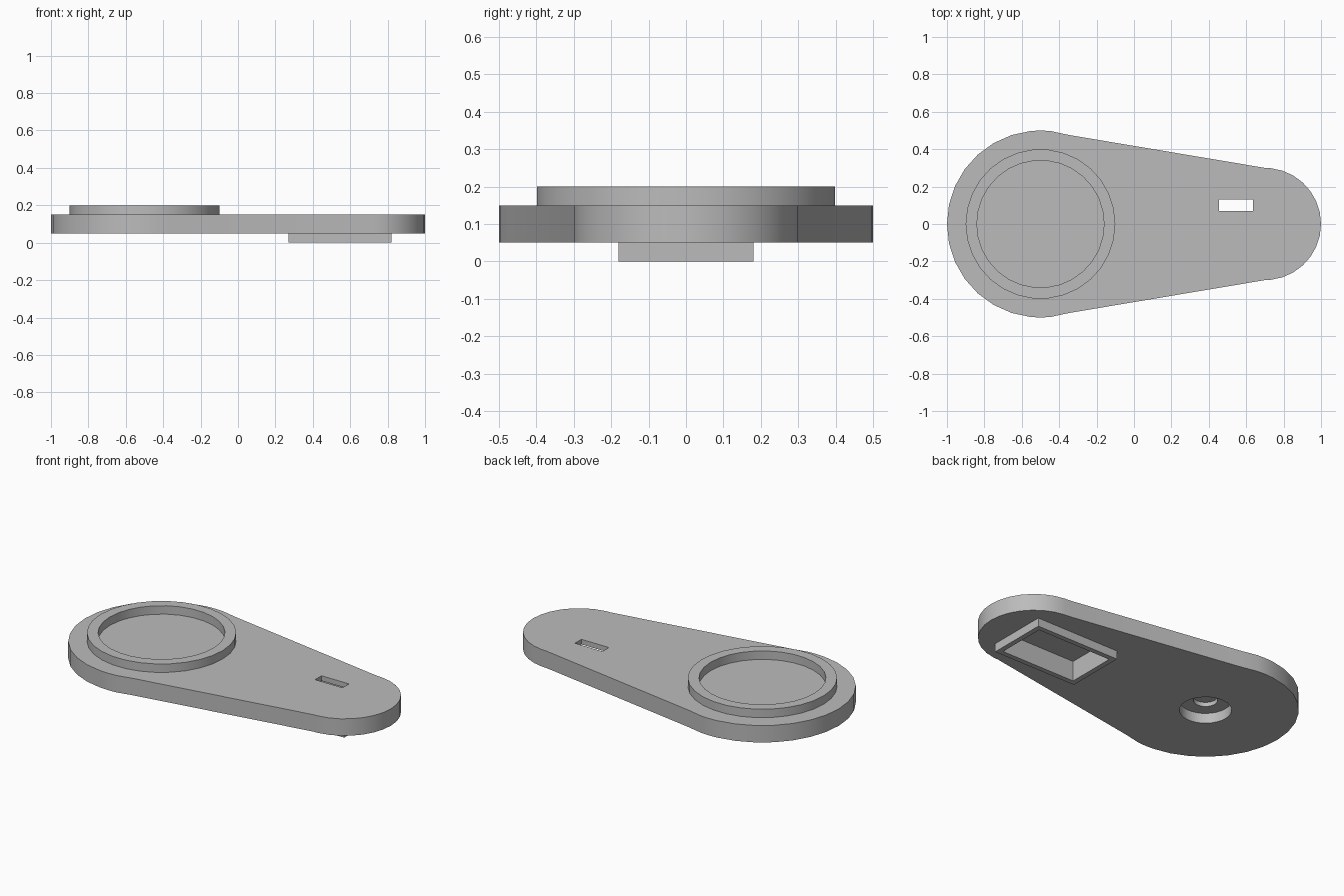
import bpy
import bmesh
from math import radians, cos, sin

cube = bpy.data.objects.get("Cube")
if cube:
    bpy.data.objects.remove(cube, do_unlink=True)

grey = bpy.data.materials.new("plain grey")
grey.use_nodes = True
COLOUR = (0.5, 0.5, 0.5, 1)
grey.diffuse_color = COLOUR
grey.node_tree.nodes["Principled BSDF"].inputs["Base Color"].default_value = COLOUR

STEP = 12  # degrees per side of every round part
BIG, SMALL = -0.5, 0.7  # centres of the two rounded ends


def arc(cx, r, start=0, stop=360 - STEP):
    return [(cx + r * cos(radians(a)), r * sin(radians(a)))
            for a in range(start, stop + 1, STEP)]


def rectangle(cx, cy, hx, hy):
    return [(cx - hx, cy - hy), (cx + hx, cy - hy),
            (cx + hx, cy + hy), (cx - hx, cy + hy)]


def solid(name, outline, z0, z1, hole=None):
    """Upright prism; with a hole outline it becomes an open frame."""
    bm = bmesh.new()

    def loops(points):
        return [[bm.verts.new((x, y, z)) for x, y in points] for z in (z0, z1)]

    def bridge(a, b):
        for i in range(len(a)):
            j = (i + 1) % len(a)
            bm.faces.new((a[i], a[j], b[j], b[i]))

    low, high = loops(outline)
    bridge(low, high)
    if hole:
        hole_low, hole_high = loops(hole)
        bridge(hole_low, hole_high)
        bridge(low, hole_low)
        bridge(high, hole_high)
    else:
        bm.faces.new(low)
        bm.faces.new(high)
    bmesh.ops.recalc_face_normals(bm, faces=bm.faces)
    mesh = bpy.data.meshes.new(name)
    bm.to_mesh(mesh)
    bm.free()
    mesh.materials.append(grey)
    obj = bpy.data.objects.new(name, mesh)
    bpy.context.collection.objects.link(obj)
    return obj


def cut(target, outline, z0, z1):
    """Subtract a prism and discard the cutter."""
    cutter = solid("cutter", outline, z0, z1)
    cutter.hide_render = True
    mod = target.modifiers.new("cut", "BOOLEAN")
    mod.operation = "DIFFERENCE"
    mod.solver = "EXACT"
    mod.object = cutter
    bpy.context.view_layer.update()
    graph = bpy.context.evaluated_depsgraph_get()
    mesh = bpy.data.meshes.new_from_object(target.evaluated_get(graph))
    target.modifiers.clear()
    target.data = mesh
    bpy.data.objects.remove(cutter, do_unlink=True)


# Tapered base plate: two round ends joined by straight flanks
outline = arc(BIG, 0.5, 72, 84) + [(BIG, 0.5)] + arc(BIG, 0.5, 96, 264)
outline += [(BIG, -0.5)] + arc(BIG, 0.5, 276, 288)
outline += [(SMALL, -0.3)] + arc(SMALL, 0.3, -84, 84) + [(SMALL, 0.3)]
plate = solid("base_plate", outline, 0.05, 0.15)

# Stepped round recess under the big end
cut(plate, arc(BIG, 0.14), 0.0, 0.11)
cut(plate, arc(BIG, 0.065), 0.08, 0.135)

# Rectangular cavity under the small end, with a slot through its ceiling
cavity = rectangle(0.545, 0, 0.245, 0.15)
cut(plate, cavity, 0.0, 0.12)
cut(plate, rectangle(0.545, 0.1, 0.09, 0.03), 0.1, 0.2)

# Raised round rim and the frame below
rim = solid("round_rim", arc(BIG, 0.4), 0.15, 0.2, arc(BIG, 0.34))
frame = solid("cavity_frame", rectangle(0.545, 0, 0.275, 0.18), 0.0, 0.05, cavity)

# Smooth the round walls, keep the corners crisp
bpy.ops.object.select_all(action="DESELECT")
for obj in (plate, rim, frame):
    obj.select_set(True)
bpy.context.view_layer.objects.active = plate
bpy.ops.object.shade_smooth_by_angle(angle=radians(30))
